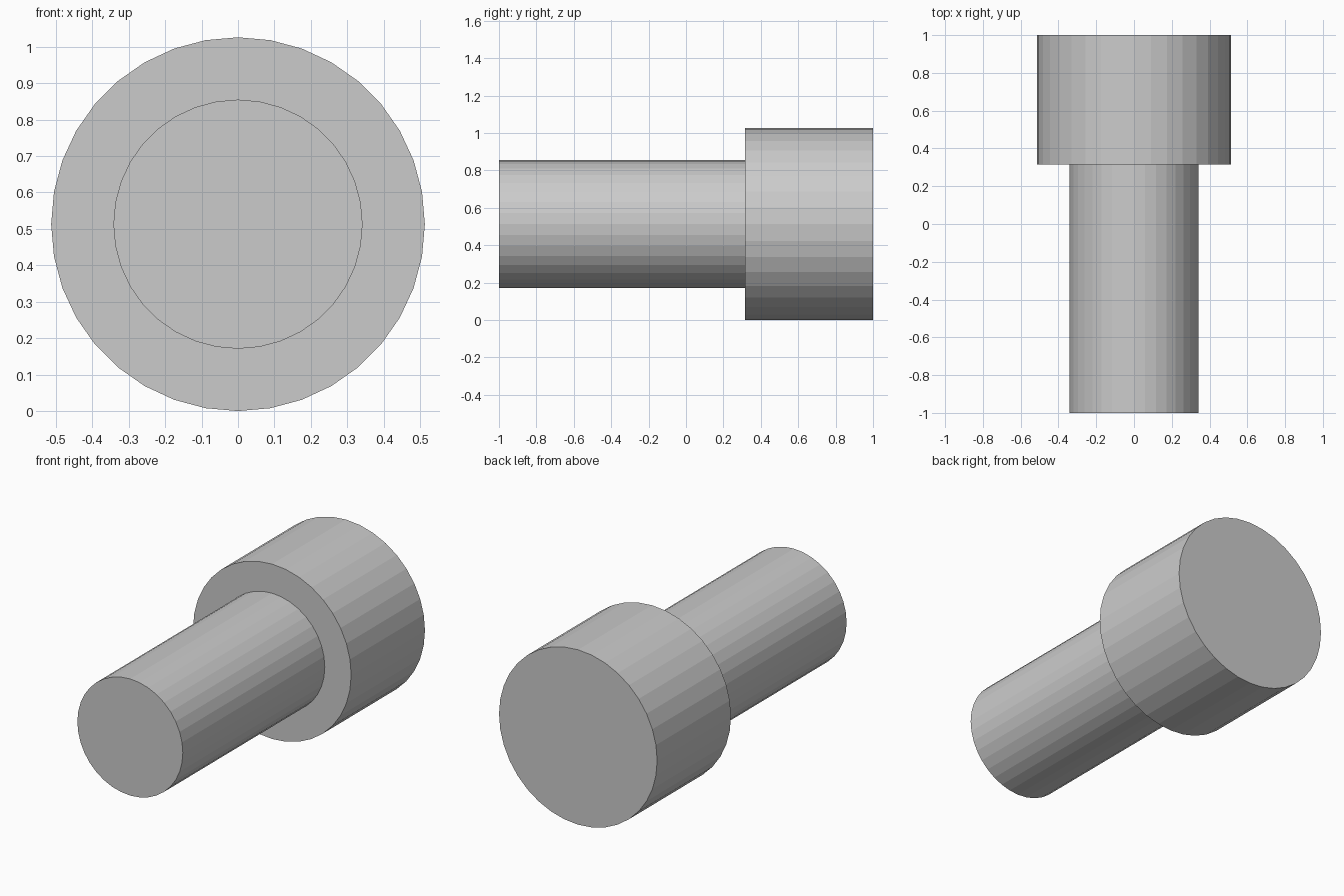
import bpy, math

if "Cube" in bpy.data.objects:
    bpy.data.objects.remove(bpy.data.objects["Cube"])

HEAD_R = 0.513
SHAFT_R = 0.342
STEP_Y = 0.316   # where the shaft meets the head
SIDES = 36


def cylinder_along_y(name, radius, y0, y1):
    bpy.ops.mesh.primitive_cylinder_add(
        vertices=SIDES, radius=radius, depth=y1 - y0,
        location=(0, (y0 + y1) / 2, HEAD_R),
        rotation=(math.pi / 2, 0, 0))
    obj = bpy.context.object
    obj.name = name
    return obj


# Slim shaft at the front, wide head at the back
cylinder_along_y("shaft", SHAFT_R, -1.0, STEP_Y)
cylinder_along_y("head", HEAD_R, STEP_Y, 1.0)
